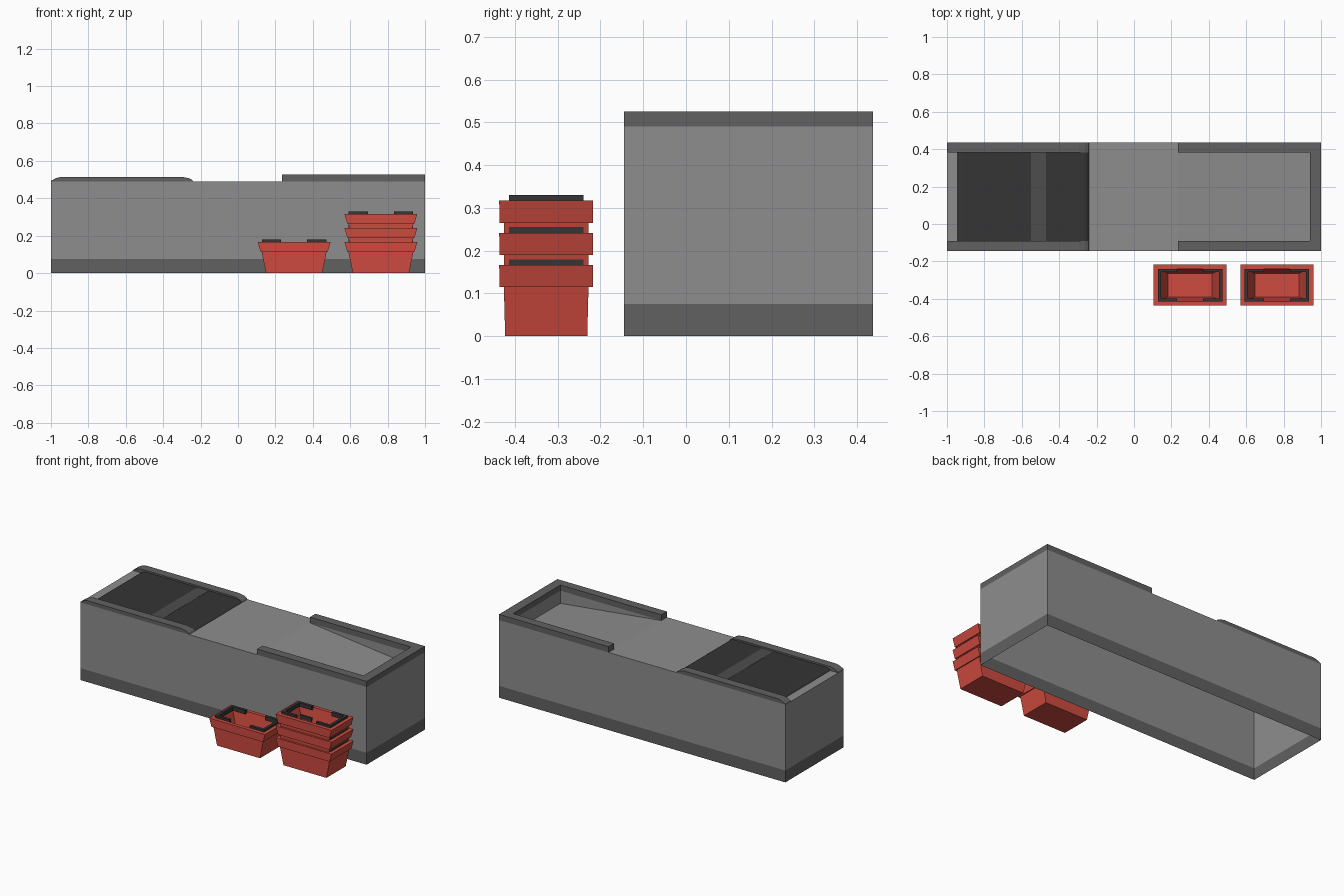
import bpy

if "Cube" in bpy.data.objects:
    bpy.data.objects.remove(bpy.data.objects["Cube"])

def material(name, r, g, b):
    m = bpy.data.materials.new(name)
    m.diffuse_color = (r, g, b, 1)
    m.use_nodes = True
    m.node_tree.nodes["Principled BSDF"].inputs["Base Color"].default_value = m.diffuse_color
    return m

BODY = material("body_grey", .27, .27, .27)
TRIM = material("trim_grey", .12, .12, .12)
BELT = material("belt_dark", .035, .035, .035)
STRIPE = material("stripe_grey", .075, .075, .075)
RED = material("basket_red", .62, .07, .05)

def make(name, verts, faces, mat):
    me = bpy.data.meshes.new(name)
    me.from_pydata(verts, [], faces)
    me.materials.append(mat)
    ob = bpy.data.objects.new(name, me)
    bpy.context.collection.objects.link(ob)
    return ob

def extrude(name, outline, a, b, axis, mat):
    """Extrude an outline of (x, z) along y, or of (x, y) along z."""
    n = len(outline)
    put = (lambda p, t: (p[0], t, p[1])) if axis == 'Y' else (lambda p, t: (p[0], p[1], t))
    verts = [put(p, t) for t in (a, b) for p in outline]
    faces = [(i, (i + 1) % n, (i + 1) % n + n, i + n) for i in range(n)]
    faces += [tuple(reversed(range(n))), tuple(range(n, 2 * n))]
    if axis == 'Y':
        faces = [f[::-1] for f in faces]
    return make(name, verts, faces, mat)

def rect(x0, x1, y0, y1):
    return [(x0, y0), (x1, y0), (x1, y1), (x0, y1)]

def walls(name, outline, z0, z1, mat):
    verts = [(x, y, z) for z in (z0, z1) for x, y in outline]
    return make(name, verts, [(i, (i + 1) % 4, (i + 1) % 4 + 4, i + 4) for i in range(4)], mat)

# Counter shell, open underneath
Y0, Y1, TOP = -.145, .437, .49
IN0, IN1 = Y0 + .055, Y1 - .055
TX0, TX1, TZ = .235, .94, .41
walls("kick_plate", rect(-1, 1, Y0, Y1), 0, .075, TRIM)
walls("counter_walls", rect(-1, 1, Y0, Y1), .075, TOP, BODY)
make("counter_top", [(x, y, TOP) for x, y in rect(-1, TX0, Y0, Y1)], [(0, 1, 2, 3)], BODY)

# Sloping packing tray with its side walls and raised rim
make("packing_tray",
     [(TX0, IN0, TOP), (TX1, IN0, TZ), (TX1, IN1, TZ), (TX0, IN1, TOP),
      (TX1, IN0, TOP), (TX1, IN1, TOP)],
     [(0, 1, 2, 3), (0, 4, 1), (1, 4, 5, 2), (2, 5, 3)], BODY)
extrude("tray_rim", [(TX0, Y0), (1, Y0), (1, Y1), (TX0, Y1),
                     (TX0, IN1), (TX1, IN1), (TX1, IN0), (TX0, IN0)],
        TOP, .526, 'Z', TRIM)

# Conveyor side rails with softened ends
rail = [(-1, TOP), (-.24, TOP), (-.245, .498), (-.262, .507), (-.295, .514),
        (-.95, .514), (-.975, .507), (-1, .493)]
for side, a, b in (("front", Y0, IN0), ("back", IN1, Y1)):
    extrude(side + "_belt_rail", rail, a, b, 'Y', TRIM)

# Conveyor belt and its lighter stripe
belt = [(-.945, TOP), (-.24, TOP), (-.25, .498), (-.265, .504),
        (-.915, .504), (-.935, .499)]
extrude("conveyor_belt", belt, IN0, IN1, 'Y', BELT)
extrude("belt_stripe", rect(-.55, -.47, IN0, IN1), .503, .505, 'Z', STRIPE)

# Basket section rings: half width, half depth, height
RINGS = [(.118, .0625, 0), (.172, .087, .167), (.195, .11, .167),
         (.18, .109, .115), (.174, .099, .115), (.15, .096, 0)]

def basket(name, cx, cy, z):
    verts = [(cx + sx * hx, cy + sy * hy, z + h) for hx, hy, h in RINGS
             for sx, sy in ((-1, -1), (1, -1), (1, 1), (-1, 1))]
    n = len(RINGS)
    faces = [(0, 1, 2, 3)]
    for r in range(n):
        s = (r + 1) % n
        for i in range(4):
            j = (i + 1) % 4
            faces.append((r * 4 + j, r * 4 + i, s * 4 + i, s * 4 + j)[::-1])
    ob = make(name, verts, [faces[0]] + [f[::-1] for f in faces[1:]], RED)
    # U-shaped grips at both ends
    for side, s in (("left", -1), ("right", 1)):
        u = [(.07, -.087), (.172, -.087), (.172, .087), (.07, .087),
             (.07, .07), (.155, .07), (.155, -.07), (.07, -.07)]
        pts = [(cx + s * x, cy + y) for x, y in u]
        extrude(f"{name}_{side}_grip", pts[::s], z + .155, z + .18, 'Z', BELT)
    return ob

# One loose basket and a stack of three
basket("single_basket", .3, -.327, 0)
for k in range(3):
    basket(f"stacked_basket_{k + 1}", .764, -.327, k * .075)
